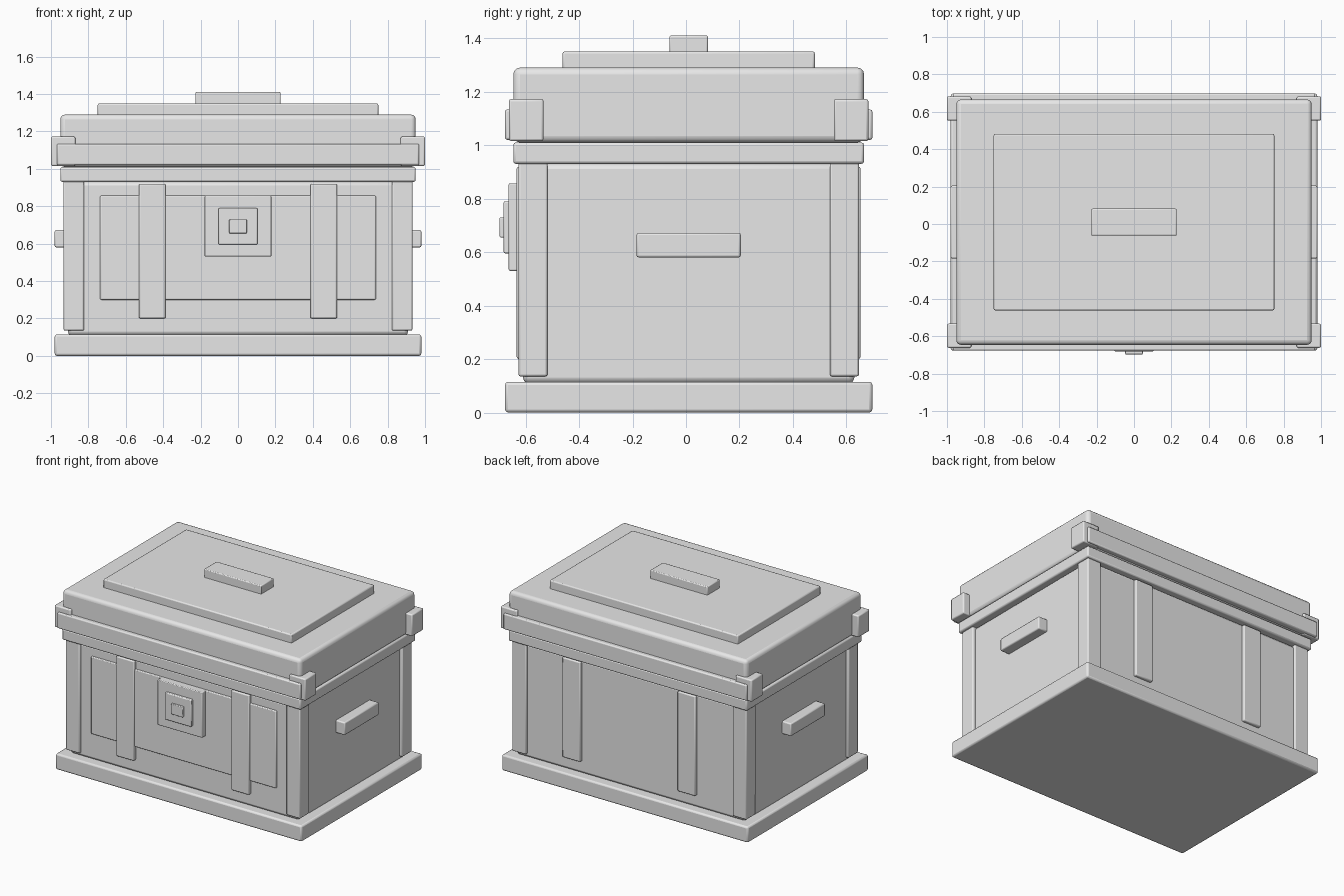
import bpy

if "Cube" in bpy.data.objects:
    bpy.data.objects.remove(bpy.data.objects["Cube"], do_unlink=True)

grey = bpy.data.materials.new("plain grey")
grey.use_nodes = True
grey.diffuse_color = (0.8, 0.8, 0.8, 1)
grey.node_tree.nodes["Principled BSDF"].inputs["Base Color"].default_value = (0.8, 0.8, 0.8, 1)

MID_Y = 0.01  # the chest body sits slightly back of centre because of the lock


def block(name, x, y, z, bevel=0.008, segments=2):
    """Bevelled box spanning the given (low, high) ranges."""
    spans = (x, y, z)
    bpy.ops.mesh.primitive_cube_add(size=1, location=[(a + b) / 2 for a, b in spans])
    ob = bpy.context.object
    ob.name = name
    ob.scale = [b - a for a, b in spans]
    bpy.ops.object.transform_apply(location=False, rotation=False, scale=True)
    ob.data.materials.append(grey)
    mod = ob.modifiers.new("soft edges", "BEVEL")
    mod.width = bevel
    mod.segments = segments
    bpy.ops.object.shade_smooth_by_angle()
    return ob


def centred(name, half_x, half_y, z, bevel=0.008, segments=2):
    return block(name, (-half_x, half_x), (MID_Y - half_y, MID_Y + half_y), z, bevel, segments)


def side_span(sign, inner, outer, mid=0.0):
    return tuple(sorted((mid + sign * inner, mid + sign * outer)))


# Main stacked volumes
centred("base", 0.98, 0.687, (0, 0.115), 0.012)
centred("body", 0.91, 0.62, (0.11, 0.93), 0.02)
centred("rim", 0.95, 0.656, (0.93, 1.01), 0.01)
centred("lid", 0.95, 0.656, (1.01, 1.29), 0.025, 3)
centred("lid_panel", 0.75, 0.472, (1.28, 1.35))
centred("lid_handle", 0.228, 0.072, (1.34, 1.41), 0.006)

# Corner posts and lid corner guards
for sx, side in ((1, "left"), (-1, "right")):
    for sy, end in ((1, "back"), (-1, "front")):
        block(f"post_{end}_{side}", side_span(sx, 0.823, 0.933),
              side_span(sy, 0.528, 0.637, MID_Y), (0.135, 0.935))
        block(f"lid_corner_{end}_{side}", side_span(sx, 0.87, 1.0),
              side_span(sy, 0.543, 0.672, MID_Y), (1.015, 1.172))
    # Side carrying handle
    block(f"side_handle_{side}", side_span(sx, 0.9, 0.98), (-0.185, 0.205), (0.58, 0.672))

# Lid bands and vertical straps on the front and back
for sy, end in ((1, "back"), (-1, "front")):
    block(f"lid_band_{end}", (-0.968, 0.968), side_span(sy, 0.62, 0.687, MID_Y), (1.02, 1.133))
    for sx, side in ((1, "left"), (-1, "right")):
        block(f"strap_{end}_{side}", side_span(sx, 0.387, 0.53),
              side_span(sy, 0.6, 0.643, MID_Y), (0.2, 0.92))

# Front panel and layered lock
block("front_panel", (-0.737, 0.737), (-0.622, -0.58), (0.3, 0.857), 0.006)
block("lock_plate", (-0.178, 0.178), (-0.663, -0.59), (0.53, 0.857), 0.005)
block("lock_box", (-0.104, 0.104), (-0.682, -0.65), (0.595, 0.79), 0.006)
block("lock_button", (-0.047, 0.047), (-0.697, -0.67), (0.655, 0.73), 0.004)
